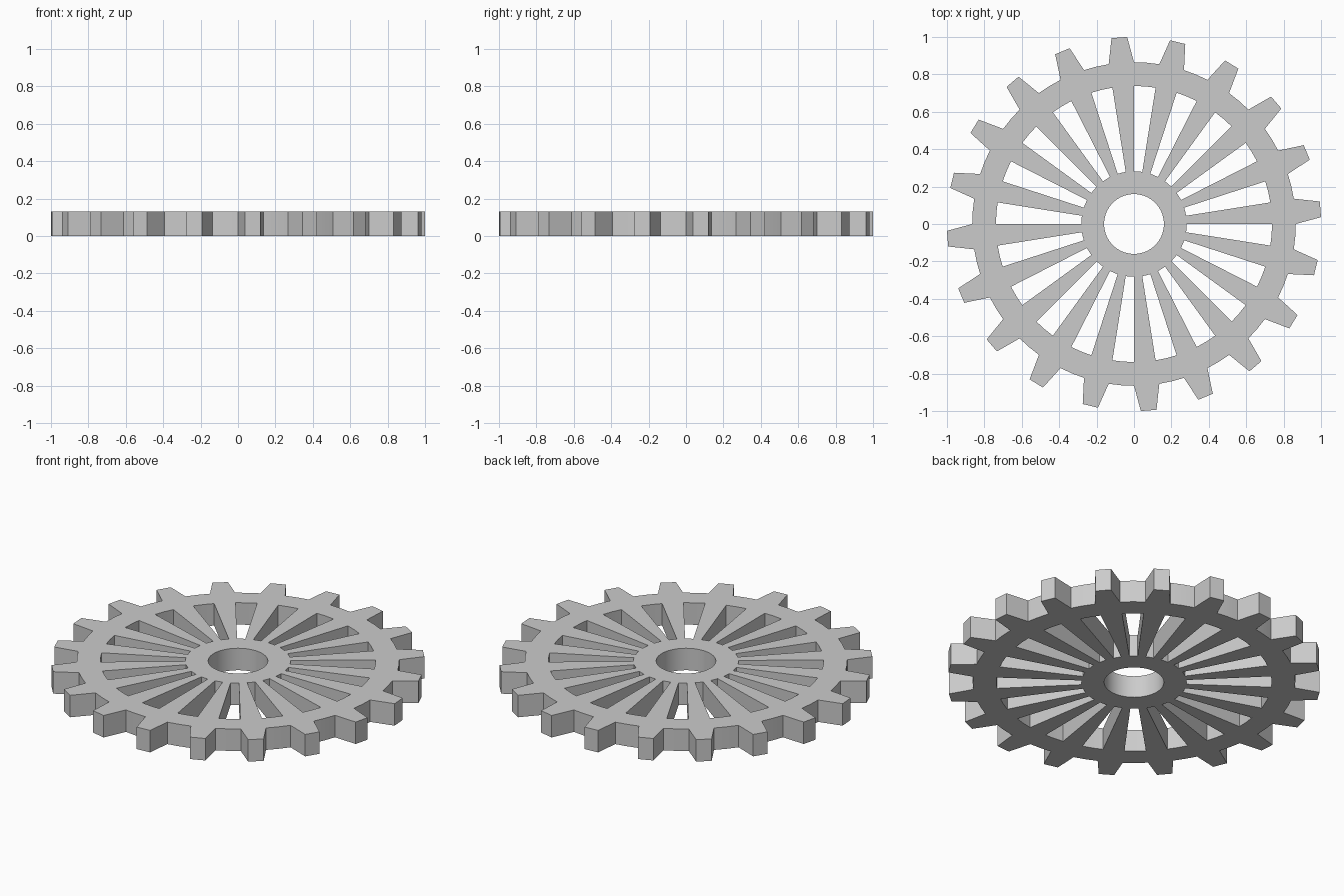
import bpy
import bmesh
from math import sin, cos, radians

if "Cube" in bpy.data.objects:
    bpy.data.objects.remove(bpy.data.objects["Cube"])

TEETH = 20
THICKNESS = 0.13
R_BORE, R_HUB, R_RIM, R_ROOT, R_TIP = 0.16, 0.282, 0.738, 0.865, 1.0007
PITCH = 360 / TEETH
STEP = PITCH / 4

bm = bmesh.new()


def face(points):
    """Add a flat face from (radius, angle in degrees) points."""
    bm.faces.new([bm.verts.new((r * cos(radians(a)), r * sin(radians(a)), 0))
                  for r, a in points])


def band(r0, r1, a):
    """One quad of a flat ring between two radii."""
    face([(r0, a), (r1, a), (r1, a + STEP), (r0, a + STEP)])


for i in range(TEETH):
    start = i * PITCH
    # Hub and rim rings
    for k in range(4):
        band(R_BORE, R_HUB, start + k * STEP)
        band(R_RIM, R_ROOT, start + k * STEP)
    # Spoke, half a pitch wide
    for k in range(2):
        band(R_HUB, R_RIM, start + k * STEP)
    # Tapered tooth outside the spoke
    face([(R_ROOT, start), (R_TIP, start + 2.1), (R_TIP, start + 6.9),
          (R_ROOT, start + 2 * STEP), (R_ROOT, start + STEP)])

# Weld the outline and extrude it to full thickness
bmesh.ops.remove_doubles(bm, verts=bm.verts, dist=1e-4)
result = bmesh.ops.extrude_face_region(bm, geom=bm.faces[:], use_keep_orig=True)
top = [g for g in result["geom"] if isinstance(g, bmesh.types.BMVert)]
bmesh.ops.translate(bm, verts=top, vec=(0, 0, THICKNESS))
bmesh.ops.recalc_face_normals(bm, faces=bm.faces)

mesh = bpy.data.meshes.new("gear_wheel")
bm.to_mesh(mesh)
bm.free()
gear = bpy.data.objects.new("gear_wheel", mesh)
bpy.context.collection.objects.link(gear)

# Smooth the round walls, keep tooth and spoke edges sharp
bpy.context.view_layer.objects.active = gear
gear.select_set(True)
bpy.ops.object.shade_smooth_by_angle(angle=radians(30))
